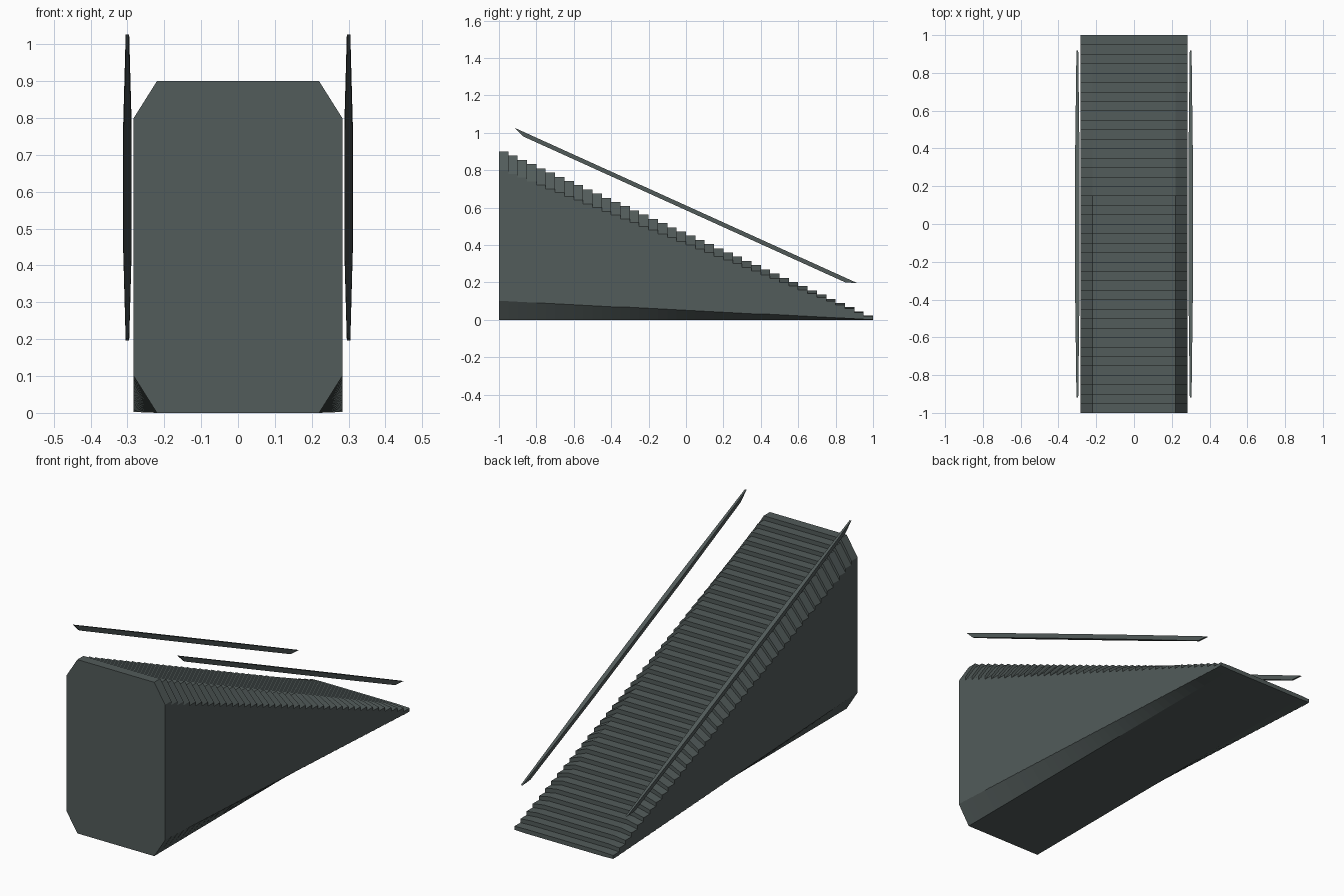
import bpy, bmesh, math
from mathutils import Matrix

if "Cube" in bpy.data.objects:
    bpy.data.objects.remove(bpy.data.objects["Cube"])

STEPS, DEPTH, RISE = 40, 0.05, 0.0225
HALF_W, CUT_X, CUT = 0.283, 0.22, 1 / 9

grey = bpy.data.materials.new("slate grey")
grey.diffuse_color = (0.085, 0.106, 0.103, 1)
grey.use_nodes = True
grey.node_tree.nodes["Principled BSDF"].inputs["Base Color"].default_value = grey.diffuse_color


def loft(name, rings):
    """Skin a list of matching vertex rings and cap both ends."""
    bm = bmesh.new()
    loops = [[bm.verts.new(p) for p in ring] for ring in rings]
    n = len(loops[0])
    bm.faces.new(loops[0])
    bm.faces.new(loops[-1][::-1])
    for a, b in zip(loops, loops[1:]):
        for j in range(n):
            k = (j + 1) % n
            bm.faces.new((a[k], a[j], b[j], b[k]))
    bmesh.ops.remove_doubles(bm, verts=bm.verts, dist=1e-5)
    flat = [f for f in bm.faces if f.calc_area() < 1e-8]
    bmesh.ops.delete(bm, geom=flat, context='FACES')
    mesh = bpy.data.meshes.new(name)
    bm.to_mesh(mesh)
    bm.free()
    mesh.materials.append(grey)
    obj = bpy.data.objects.new(name, mesh)
    bpy.context.collection.objects.link(obj)
    return obj


def step_ring(y, h):
    """Chamfered cross-section of the staircase, height h."""
    c = CUT * h
    right = [(CUT_X, 0), (HALF_W, c), (HALF_W, h - c), (CUT_X, h)]
    pts = right + [(-x, z) for x, z in reversed(right)]
    return [(x, y, z) for x, z in pts]


# Staircase: a loft whose section drops at every riser
rings = []
for i in range(STEPS):
    h = RISE * (STEPS - i)
    y = -1 + DEPTH * i
    rings += [step_ring(y, h), step_ring(y + DEPTH, h)]
loft("staircase", rings)


# Handrails: stretched octagonal plates, shorter underneath, tilted to the slope
def rail_ring(z, half_len, half_w):
    r = 1 / math.cos(math.pi / 8)
    angles = [math.pi / 8 + i * math.pi / 4 for i in range(8)]
    return [(half_w * r * math.cos(a), half_len * r * math.sin(a), z) for a in angles]


slope = math.atan2(0.831, 1.834)
for side, label in ((-1, "left"), (1, "right")):
    # bottom ring last so the winding faces outwards
    rail = loft(label + "_handrail",
                [rail_ring(0, 1.007, 0.0115), rail_ring(-0.023, 0.945, 0.0108)])
    rail.data.transform(Matrix.Translation((side * 0.3, 0, 0.6115))
                        @ Matrix.Rotation(-slope, 4, 'X'))
